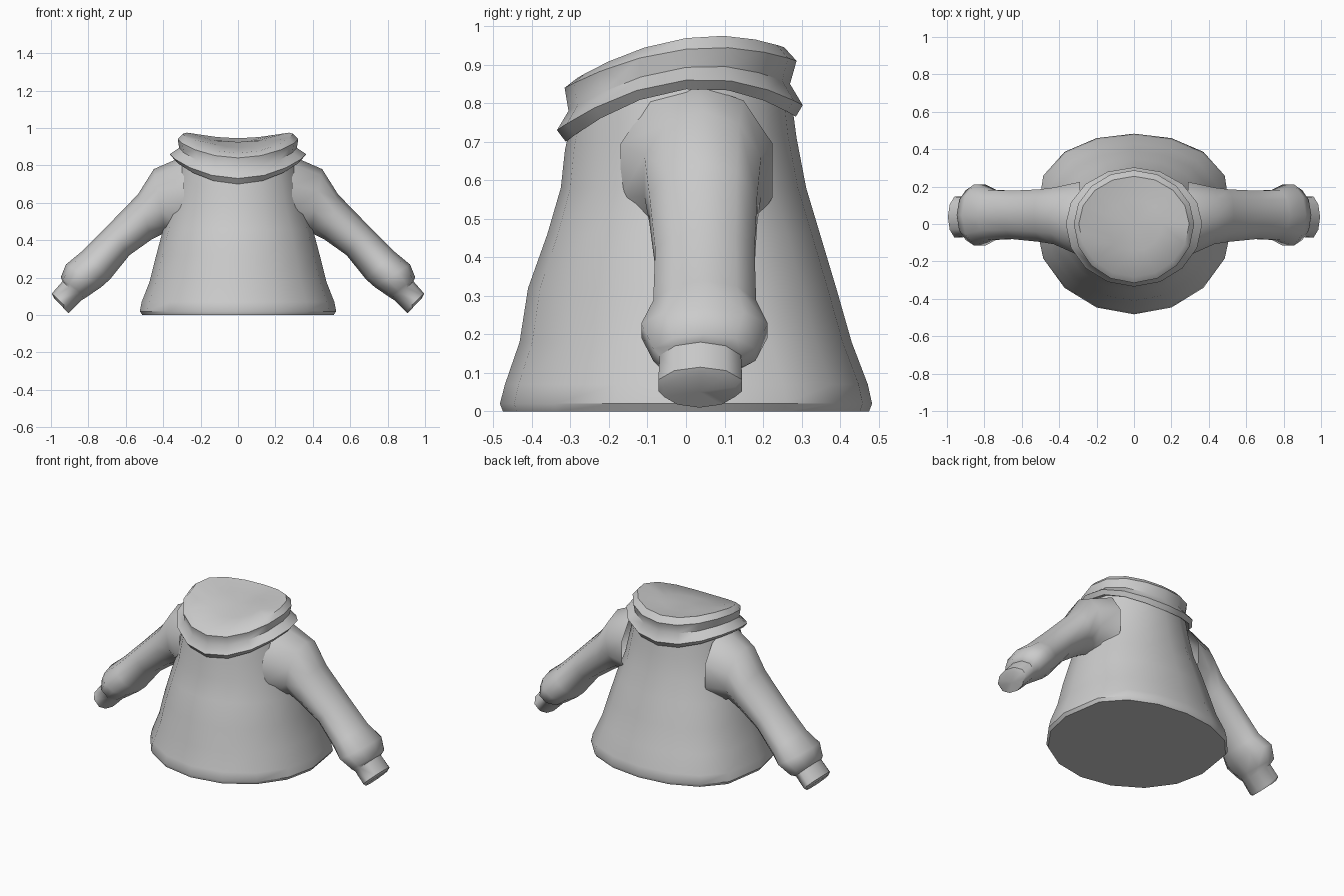
import bpy, bmesh, math
from mathutils import Vector

if "Cube" in bpy.data.objects:
    bpy.data.objects.remove(bpy.data.objects["Cube"])

SIDES = 16
grey = bpy.data.materials.new("soft_grey")
grey.diffuse_color = (0.6, 0.6, 0.6, 1)
grey.use_nodes = True
grey.node_tree.nodes["Principled BSDF"].inputs["Base Color"].default_value = grey.diffuse_color


def loft(name, rings, start=None, end=None, angle=40):
    """Skin a list of rings; start/end are optional cap centre points."""
    bm = bmesh.new()
    rows = [[bm.verts.new(p) for p in ring] for ring in rings]
    n = len(rows[0])
    for a, b in zip(rows, rows[1:]):
        for i in range(n):
            j = (i + 1) % n
            bm.faces.new((a[i], a[j], b[j], b[i]))
    for row, tip, flip in ((rows[0], start, True), (rows[-1], end, False)):
        if tip is not None:
            c = bm.verts.new(tip)
            for i in range(n):
                f = (row[i], row[(i + 1) % n], c)
                bm.faces.new(f[::-1] if flip else f)
    bmesh.ops.recalc_face_normals(bm, faces=bm.faces[:])
    mesh = bpy.data.meshes.new(name)
    bm.to_mesh(mesh)
    bm.free()
    mesh.materials.append(grey)
    ob = bpy.data.objects.new(name, mesh)
    bpy.context.collection.objects.link(ob)
    bpy.ops.object.select_all(action='DESELECT')
    ob.select_set(True)
    bpy.context.view_layer.objects.active = ob
    bpy.ops.object.shade_smooth_by_angle(angle=math.radians(angle))
    return ob


def hoop(rx, front, back, zf, zs=None, zb=None, fullness=1.0):
    """Horizontal hoop; its height bends through front, side and back values."""
    zs = zf if zs is None else zs
    zb = zf if zb is None else zb
    m = 0.25
    pts = []
    for i in range(SIDES):
        a = 2 * math.pi * i / SIDES
        s, c = math.sin(a), math.cos(a)
        t = math.copysign(abs(s) ** (fullness if s > 0 else 1), s)
        z = (zf * (t - m) * (t - 1) / ((-1 - m) * -2)
             + zs * (t + 1) * (t - 1) / ((m + 1) * (m - 1))
             + zb * (t + 1) * (t - m) / (2 * (1 - m)))
        pts.append((rx * c, t * (back if s > 0 else front), z))
    return pts


# Flared body with a closed hem
body = [
    hoop(0.512, 0.475, 0.475, 0.0, fullness=0.65),
    hoop(0.525, 0.483, 0.483, 0.02, fullness=0.65),
    hoop(0.515, 0.470, 0.472, 0.07, fullness=0.65),
    hoop(0.472, 0.432, 0.430, 0.18, fullness=0.7),
    hoop(0.437, 0.410, 0.390, 0.32, fullness=0.75),
    hoop(0.400, 0.360, 0.348, 0.46, fullness=0.8),
    hoop(0.362, 0.325, 0.312, 0.58, fullness=0.9),
    hoop(0.335, 0.314, 0.287, 0.68, 0.73, 0.71),
    hoop(0.310, 0.300, 0.275, 0.74, 0.86, 0.80),
]
loft("body", body, start=(0, 0, 0))

# Folded collar with a saddle-shaped top
collar = [
    hoop(0.300, 0.290, 0.260, 0.72, 0.850, 0.790),
    hoop(0.345, 0.312, 0.285, 0.70, 0.838, 0.765),
    hoop(0.365, 0.335, 0.303, 0.73, 0.862, 0.795),
    hoop(0.315, 0.305, 0.270, 0.78, 0.897, 0.850),
    hoop(0.322, 0.315, 0.287, 0.84, 0.945, 0.910),
    hoop(0.295, 0.283, 0.255, 0.865, 0.975, 0.945),
    hoop(0.150, 0.145, 0.130, 0.895, 0.935, 0.93),
]
loft("collar", collar, end=(0, 0, 0.925), angle=50)

# Sleeve stations: upper x, z, lower x, z, front y, back y
stations = [
    (0.290, 0.850, 0.290, 0.400, -0.17, 0.225),
    (0.450, 0.780, 0.390, 0.440, -0.108, 0.195),
    (0.535, 0.645, 0.460, 0.405, -0.095, 0.185),
    (0.700, 0.475, 0.580, 0.320, -0.080, 0.178),
    (0.835, 0.340, 0.685, 0.190, -0.085, 0.182),
    (0.920, 0.270, 0.730, 0.150, -0.116, 0.212),
    (0.948, 0.200, 0.810, 0.095, -0.085, 0.180),
    (0.938, 0.180, 0.835, 0.080, -0.068, 0.143),
    (0.995, 0.115, 0.895, 0.020, -0.072, 0.146),
    (0.985, 0.092, 0.907, 0.010, -0.058, 0.128),
]


def sleeve(name, side):
    rings = []
    for ux, uz, lx, lz, y0, y1 in stations:
        up, low = Vector((ux, 0, uz)), Vector((lx, 0, lz))
        mid, half = (up + low) / 2, (up - low) / 2
        ring = []
        for i in range(10):
            a = 2 * math.pi * i / 10
            p = mid + half * math.cos(a)
            p.y = (y0 + y1) / 2 + (y1 - y0) / 2 * math.sin(a) / math.sin(math.radians(72))
            ring.append((side * p.x, p.y, p.z))
        rings.append(ring)
    tip = [sum(p[k] for p in rings[-1]) / 10 for k in range(3)]
    loft(name, rings, end=tip, angle=50)


for name, side in (("right_sleeve", 1), ("left_sleeve", -1)):
    sleeve(name, side)
